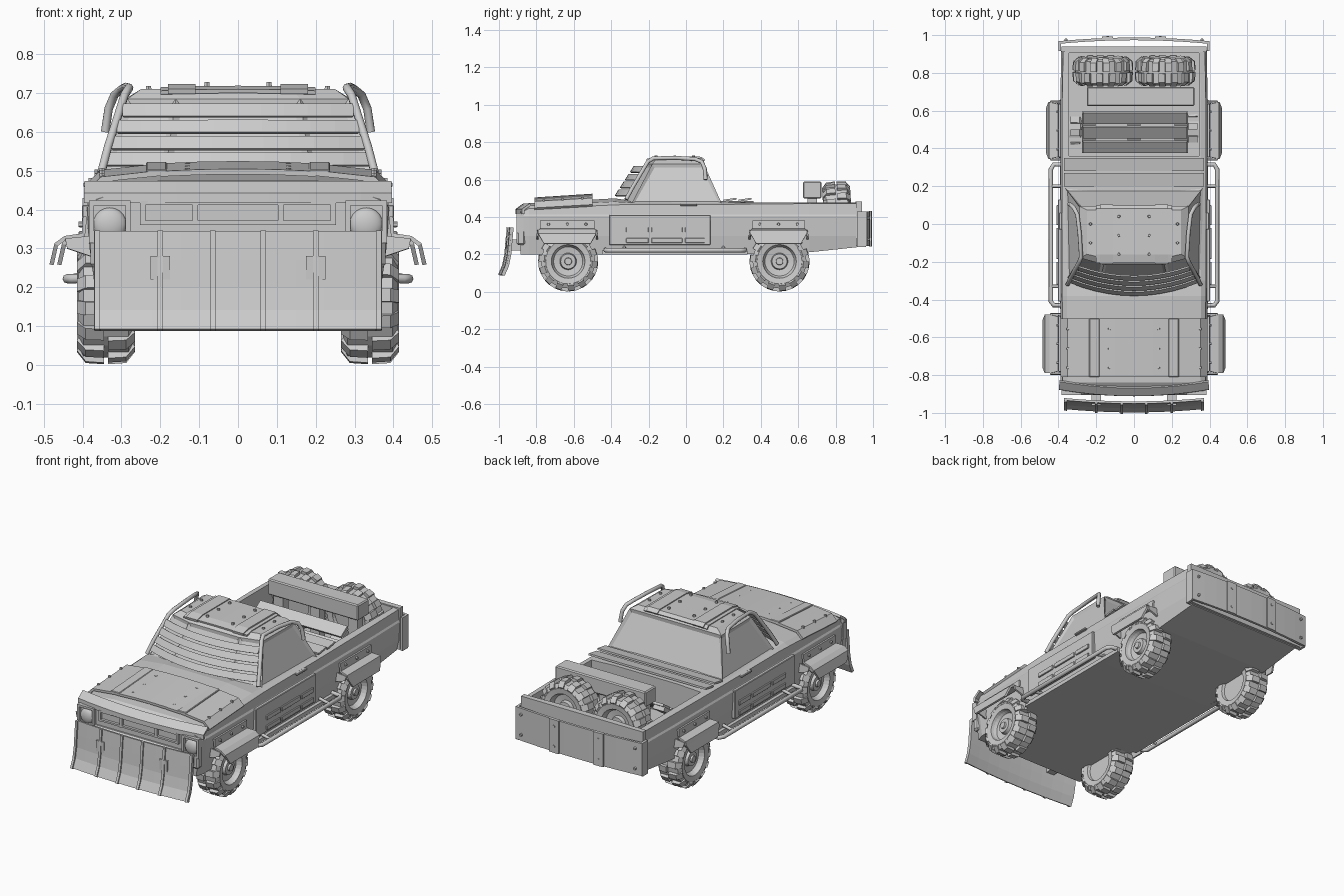
import bpy, bmesh
from math import sin, cos, pi
from mathutils import Vector, Matrix

if "Cube" in bpy.data.objects:
    bpy.data.objects.remove(bpy.data.objects["Cube"])

def mesh(name, verts, faces, solid=0.0, bevel=0.0):
    me = bpy.data.meshes.new(name)
    me.from_pydata(verts, [], faces)
    bm = bmesh.new()
    bm.from_mesh(me)
    bmesh.ops.recalc_face_normals(bm, faces=bm.faces)
    bm.to_mesh(me)
    bm.free()
    ob = bpy.data.objects.new(name, me)
    bpy.context.collection.objects.link(ob)
    if solid:
        m = ob.modifiers.new("thickness", 'SOLIDIFY')
        m.thickness, m.offset = solid, 0
    if bevel:
        m = ob.modifiers.new("bevel", 'BEVEL')
        m.width, m.segments = bevel, 1
    return ob

def loft(rings, closed=True, caps=True):
    n = len(rings[0])
    verts = [p for r in rings for p in r]
    faces = [(a*n+i, a*n+(i+1) % n, (a+1)*n+(i+1) % n, (a+1)*n+i)
             for a in range(len(rings)-1) for i in range(n if closed else n-1)]
    if caps:
        faces += [tuple(range(n)), tuple(range((len(rings)-1)*n, len(rings)*n))]
    return verts, faces

def box(name, x, y, z, bevel=0.0, tilt=0.0):
    c = Vector(((x[0]+x[1])/2, (y[0]+y[1])/2, (z[0]+z[1])/2))
    R = Matrix.Rotation(tilt, 3, 'X')
    d = [(x[1]-x[0])/2, (y[1]-y[0])/2, (z[1]-z[0])/2]
    rings = [[c + R @ Vector((i*d[0], j*d[1], k*d[2])) for i, j in ((-1, -1), (1, -1), (1, 1), (-1, 1))]
             for k in (-1, 1)]
    return mesh(name, *loft(rings), bevel=bevel)

def sheet(name, prof, x0, x1, thick, bow=0.0, drop=0.0, nx=10):
    """A bent plate: a (y, z) profile swept across x, bowed by x squared."""
    rings = []
    for y, z in prof:
        xs = [x0+(x1-x0)*i/nx for i in range(nx+1)]
        rings.append([(x, y+bow*x*x, z-drop*x*x) for x in xs])
    return mesh(name, *loft(rings, False, False), solid=thick)

def tube(name, pts, r, cyclic=False):
    cu = bpy.data.curves.new(name, 'CURVE')
    cu.dimensions, cu.bevel_depth, cu.bevel_resolution, cu.use_fill_caps = '3D', r, 2, True
    sp = cu.splines.new('POLY')
    sp.points.add(len(pts)-1)
    for p, q in zip(sp.points, pts):
        p.co = (*q, 1)
    sp.use_cyclic_u = cyclic
    ob = bpy.data.objects.new(name, cu)
    bpy.context.collection.objects.link(ob)

def bolts(name, places, axis, r=0.009, h=0.016):
    bm = bmesh.new()
    q = Vector(axis).to_track_quat('Z', 'Y').to_matrix().to_4x4()
    for p in places:
        bmesh.ops.create_cone(bm, cap_ends=True, segments=6, radius1=r, radius2=r*.8, depth=h,
                              matrix=Matrix.Translation(p) @ q)
    me = bpy.data.meshes.new(name)
    bm.to_mesh(me)
    bm.free()
    bpy.context.collection.objects.link(bpy.data.objects.new(name, me))

# Lower body, lofted along y: (y, half width, bottom, shoulder, top)
stations = [(-.885, .375, .2, .425, .445), (-.84, .388, .2, .445, .475), (-.38, .39, .2, .465, .5),
            (-.3, .39, .2, .468, .488), (.19, .39, .2, .468, .485), (.66, .39, .212, .472, .484),
            (.925, .385, .24, .472, .482)]
rings = []
for y, w, zb, zs, zt in stations:
    half = [(w-.02, zb), (w-.006, .3), (w, .405), (w-.006, .415), (w-.01, zs), (w-.035, (zs+zt)/2), (.2, zt)]
    rings.append([(x, y, z) for x, z in half] + [(-x, y, z) for x, z in reversed(half)])
body = mesh("lower_body", *loft(rings))
cutter = box("bed_cutter", (-.345, .345), (.36, .905), (.3, .6))
cutter.hide_render = True
mod = body.modifiers.new("bed", 'BOOLEAN')
mod.operation, mod.object, mod.solver = 'DIFFERENCE', cutter, 'EXACT'
bpy.context.view_layer.objects.active = body
bpy.ops.object.modifier_apply(modifier="bed")
bpy.data.objects.remove(cutter)

# Cab with inset windows
def ring(front, mid, fx, mx, rear, rx, z):
    return [(-fx, front, z), (-mx, mid, z), (mx, mid, z), (fx, front, z), (rx, rear, z), (-rx, rear, z)]
cab = mesh("cab", *loft([ring(-.29, -.34, .355, .19, .19, .365, .475), ring(-.18, -.215, .285, .16, .095, .29, .685),
                         ring(-.16, -.185, .25, .14, .075, .25, .71)]))
bm = bmesh.new()
bm.from_mesh(cab.data)
panes = [f for f in bm.faces if f.calc_center_median().z < .65 and abs(f.normal.z) < .9]
bmesh.ops.inset_individual(bm, faces=panes, thickness=.022, depth=-.01)
bm.to_mesh(cab.data)
bm.free()

# Wheels: lathed tyre and rim plus staggered tread lugs
bm = bmesh.new()
prof = [(-.05, 0), (-.05, .085), (-.065, .09), (-.07, .12), (-.058, .144), (.058, .144), (.07, .12), (.065, .09),
        (.05, .086), (.035, .078), (.03, .045), (.05, .04), (.05, .02), (.06, .018), (.06, 0)]
vs = [bm.verts.new((x, 0, r)) for x, r in prof]
es = [bm.edges.new(p) for p in zip(vs, vs[1:])]
bmesh.ops.spin(bm, geom=vs+es, cent=(0, 0, 0), axis=(1, 0, 0), angle=2*pi, steps=28)
bmesh.ops.remove_doubles(bm, verts=bm.verts, dist=.0005)
for side in (-1, 1):
    for i in range(14):
        M = Matrix.Rotation((i+side*.25)*2*pi/14, 4, 'X')
        lug = [[M @ Vector((side*x, t*w, r)) for x, r in ((.005, .14), (.005, .16), (.052, .157), (.075, .128), (.066, .115))]
               for t, w in ((-1, .017), (1, .017))]
        verts, faces = loft(lug)
        nv = [bm.verts.new(v) for v in verts]
        for f in faces:
            bm.faces.new([nv[k] for k in f])
bmesh.ops.recalc_face_normals(bm, faces=bm.faces)
wheel = bpy.data.meshes.new("wheel")
bm.to_mesh(wheel)
bm.free()
def add_wheel(name, loc, rz, tilt=0.0):
    ob = bpy.data.objects.new(name, wheel)
    ob.matrix_world = Matrix.Translation(loc) @ Matrix.Rotation(tilt, 4, 'X') @ Matrix.Rotation(rz, 4, 'Z')
    bpy.context.collection.objects.link(ob)
for s, rz in ((1, 0), (-1, pi)):
    add_wheel("front_wheel", (s*.34, -.63, .163), rz)
    add_wheel("rear_wheel", (s*.34, .5, .163), rz)
    add_wheel("spare_wheel", (s*.165, .81, .43), pi/2, .06)

# Plow blade with ribs and arms
plow = [(-.945, .345), (-.952, .27), (-.958, .2), (-.97, .14), (-.992, .09)]
sheet("plow_blade", plow, -.37, .37, .012, bow=.13)
for x in (-.362, -.2, -.065, .065, .2, .362):
    sheet("plow_rib", [(y-.007, z) for y, z in plow], x-.007, x+.007, .014, bow=.13, nx=1)
for s in (-1, 1):
    box("plow_arm", (s*.2-.025, s*.2+.025), (-.96, -.86), (.22, .28))

# Nose: brow, grille, headlights
sheet("nose_brow", [(-.905, .417), (-.905, .44), (-.865, .468)], -.395, .395, .014, bow=.22)
for z in (.367, .417):
    box("grille_bar", (-.25, .25), (-.9, -.88), (z-.005, z+.005))
for x in (-.245, -.11, .11, .245):
    box("grille_post", (x-.007, x+.007), (-.9, -.88), (.36, .42))
box("front_bumper", (-.38, .38), (-.905, -.86), (.25, .33), .01)
for s in (-1, 1):
    for dx, dz, w, h in ((-.047, 0, .006, .05), (.047, 0, .006, .05), (0, .052, .053, .006), (0, -.045, .053, .006)):
        x, z = s*.33+dx, .365+dz
        box("headlight_frame", (x-w, x+w), (-.905, -.87), (z-h, z+h))
    bpy.ops.mesh.primitive_uv_sphere_add(segments=20, ring_count=10, radius=.043, location=(s*.33, -.885, .362))
    bpy.context.object.name = "headlight"
    bpy.context.object.scale = (1, .5, 1)
    bpy.ops.object.shade_smooth_by_angle()

# Hood armour
sheet("hood_plate", [(-.81, .498), (-.5, .518)], -.2, .2, .014, drop=.15, nx=4)
for s in (-1, 1):
    pts = [(.2, 0), (.35, -.016), (.385, -.05)]
    mesh("hood_side_plate", *loft([[(s*x, y, z+d) for x, d in pts] for y, z in ((-.81, .494), (-.5, .512))],
                                  False, False), solid=.014)
    box("hood_strip", (s*.21-.027, s*.21+.027), (-.81, -.5), (.499, .513), .003, .06)
bolts("hood_bolts", [(x, y, .555+y*.065-.005-.12*x*x) for x in (-.35, -.13, .13, .35) for y in (-.76, -.66, -.555)], (0, 0, 1))

# Roof armour
sheet("roof_plate", [(-.205, .705), (-.16, .714), (.08, .714), (.095, .7)], -.2, .2, .01, drop=.1, nx=4)
for s in (-1, 1):
    sheet("roof_strip", [(-.21, .704), (-.16, .716), (.08, .716), (.098, .7)], s*.145-.035, s*.145+.035, .014, nx=2)
bolts("roof_bolts", [(x, y, .72) for x in (-.08, .08) for y in (-.16, -.06, .04)]
      + [(x, y, .71) for x in (-.23, .23) for y in (-.1, .0)], (0, 0, 1))

# Windshield slats
for i in range(4):
    y, z, w = -.365+.027*i, .527+.042*i, .338-.014*i
    sheet("windshield_slat", [(y-.012, z-.014), (y+.008, z+.018)], -w, w, .009, bow=.6)

for s in (-1, 1):
    # Roll bars and side steps
    tube("roll_bar", [(s*.352, -.32, .495), (s*.335, -.285, .56), (s*.292, -.205, .695), (s*.28, -.175, .714), (s*.288, -.05, .716),
                      (s*.3, .05, .71), (s*.318, .085, .695), (s*.333, .1, .66), (s*.342, .105, .6)], .011)
    tube("side_step", [(s*.37, -.43, .225), (s*.425, -.43, .222), (s*.44, -.41, .222), (s*.44, .29, .222),
                       (s*.425, .315, .222), (s*.37, .315, .225)], .012)
    for y in (-.33, .2):
        tube("step_bracket", [(s*.36, y, .24), (s*.44, y, .222)], .009)
    sx = lambda a, b: tuple(sorted((s*a, s*b)))
    box("sill", sx(.36, .392), (-.45, .33), (.2, .222))
    # Door armour with two rows of slots
    box("door_armour", sx(.38, .402), (-.41, .13), (.25, .412), .003)
    for z in (.275, .332):
        for y0, y1 in ((-.32, -.2), (-.185, -.02), (-.005, .1)):
            box("door_rail", sx(.395, .41), (y0, y1), (z-.013, z+.013), .002)
    box("door_handle", sx(.38, .398), (-.03, .06), (.458, .47), .003)
    # Flared fenders: rows of (x, z, y0, y1)
    for name, yc, xo, hl in (("front_fender", -.635, .48, .155), ("rear_fender", .495, .46, .15)):
        rows = [(.394, .382, hl-.01), (.398, .335, hl-.01), (.445, .327, hl), (xo-.012, .31, hl), (xo, .258, hl-.03)]
        mesh(name, *loft([[(s*x, yc-h, z), (s*x, yc+h, z)] for x, z, h in rows], False, False), solid=.011)
        for e in (-1, 1):
            mesh(name+"_end", [(s*.38, yc+e*hl, .332), (s*.445, yc+e*hl, .325), (s*.44, yc+e*(hl+.005), .3),
                               (s*.38, yc+e*(hl+.005), .28)], [(0, 1, 2, 3)], solid=.01)
        bolts(name+"_bolts", [(s*.402, yc+d, .362) for d in (-.1, 0, .1)], (s, 0, 0))

# Tailgate armour: bowed plate with ribs and wrapped ends
sheet("tailgate", [(.925, .245), (.925, .482)], -.385, .385, .03, nx=2)
sheet("tail_plate", [(.98, .245), (.98, .43)], -.4, .4, .014, bow=-.12)
for s in (-1, 1):
    box("tail_plate_end", tuple(sorted((s*.386, s*.4))), (.915, .962), (.24, .43))
    sheet("tail_rib", [(.988, .243), (.988, .432)], s*.14-.03, s*.14+.03, .014, bow=-.12, nx=2)
bolts("tail_bolts", [(x, .99-.12*x*x, z) for x in (-.36, -.14, .14, .36) for z in (.28, .395)], (0, 1, 0))

# Load bed: louvre planks, leaning pallet and cross beam
for y in (.235, .315):
    box("rear_deck_plank", (-.37, .37), (y-.035, y+.035), (.488, .498), tilt=.15)
for i in range(3):
    y, z = .41+.076*i, .34+.052*i
    box("pallet_board", (-.27, .28), (y-.035, y+.035), (z, z+.014), tilt=.6)
for x in (-.24, 0, .25):
    box("pallet_runner", (x-.035, x+.035), (.36, .61), (.365, .39), tilt=.6)
box("cross_beam", (-.25, .32), (.625, .725), (.5, .59), .006)
for x in (-.2, .03, .27):
    box("beam_post", (x-.03, x+.03), (.65, .7), (.3, .51))
